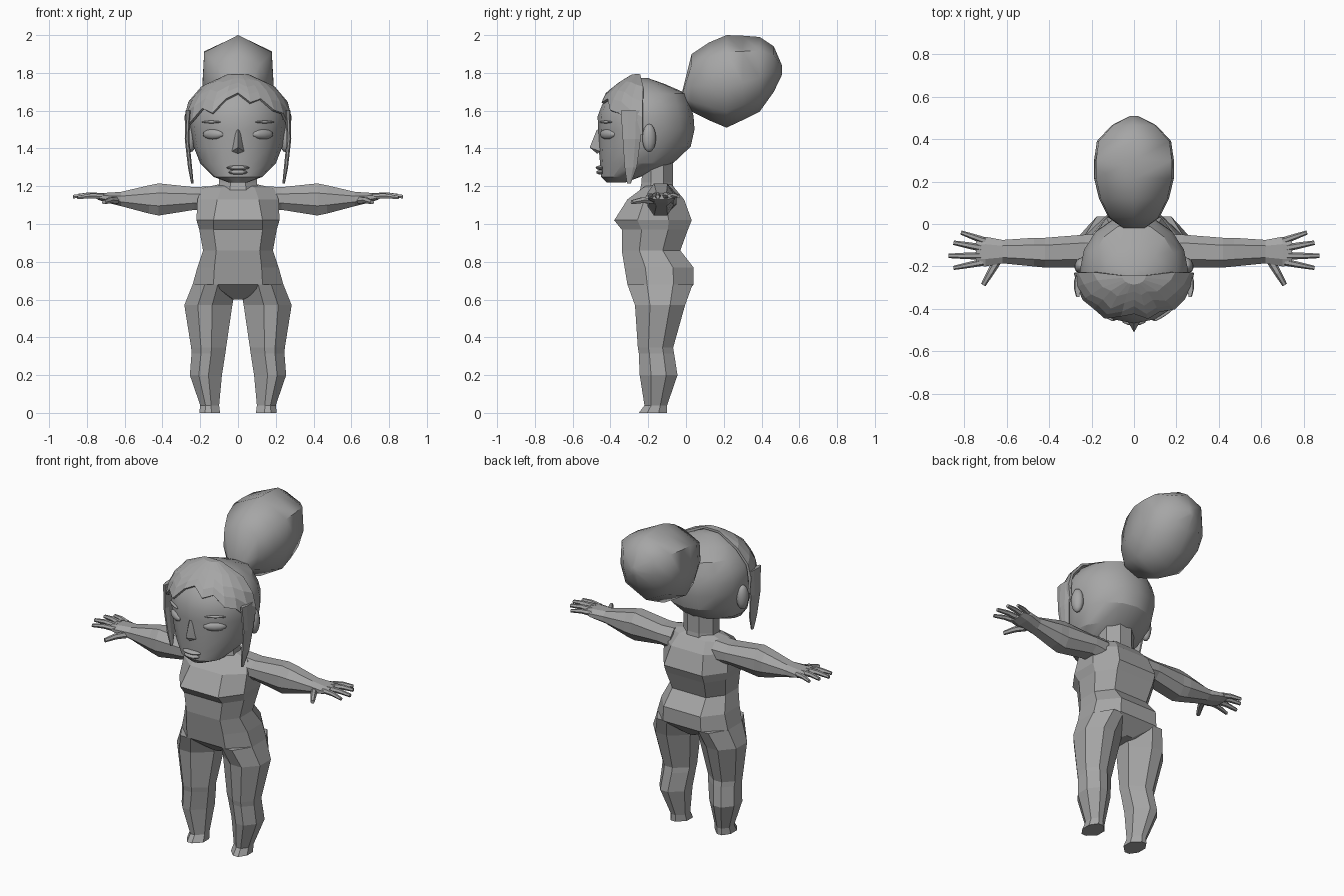
import bpy, bmesh, math
from mathutils import Vector, Matrix

if "Cube" in bpy.data.objects:
    bpy.data.objects.remove(bpy.data.objects["Cube"])

grey = bpy.data.materials.new("plain_grey")
grey.diffuse_color = (0.38, 0.38, 0.38, 1)
grey.use_nodes = True
grey.node_tree.nodes["Principled BSDF"].inputs["Base Color"].default_value = grey.diffuse_color


def finish(name, bm, mirror=False, smooth=None):
    bmesh.ops.recalc_face_normals(bm, faces=bm.faces)
    me = bpy.data.meshes.new(name)
    bm.to_mesh(me)
    bm.free()
    me.materials.append(grey)
    ob = bpy.data.objects.new(name, me)
    bpy.context.collection.objects.link(ob)
    if smooth:
        bpy.ops.object.select_all(action='DESELECT')
        ob.select_set(True)
        bpy.context.view_layer.objects.active = ob
        bpy.ops.object.shade_smooth_by_angle(angle=math.radians(smooth))
    if mirror:
        m = ob.modifiers.new("mirror", 'MIRROR')
        m.use_mirror_merge = False
    return ob


def add_loft(bm, rings):
    rows = [[bm.verts.new(p) for p in r] for r in rings]
    n = len(rows[0])
    for a, b in zip(rows, rows[1:]):
        for i in range(n):
            j = (i + 1) % n
            bm.faces.new((a[i], a[j], b[j], b[i]))
    bm.faces.new(rows[0])
    bm.faces.new(rows[-1])


def loft(name, rings, **kw):
    bm = bmesh.new()
    add_loft(bm, rings)
    return finish(name, bm, **kw)


def octagon(u0, u1, v0, v1, lo=0.3, hi=0.7, c=0.3):
    """Chamfered box section; lo/hi are the flat's limits across u."""
    a, b = u0 + (u1 - u0) * lo, u0 + (u1 - u0) * hi
    d, e = v0 + (v1 - v0) * c, v1 - (v1 - v0) * c
    return [(a, v0), (b, v0), (u1, d), (u1, e), (b, v1), (a, v1), (u0, e), (u0, d)]


def level(z, x0, x1, y0, y1, **kw):
    return [(x, y, z) for x, y in octagon(x0, x1, y0, y1, **kw)]


# Torso: height, half width, front flat half width, front y, back y
torso = [(.60, .04, .02, -.22, -.04), (.68, .24, .13, -.31, .04),
         (.77, .215, .125, -.325, .04), (.86, .185, .115, -.34, -.03),
         (.97, .205, .13, -.34, .01), (1.02, .22, .13, -.38, .03),
         (1.13, .215, .11, -.31, -.01), (1.19, .19, .09, -.23, -.06),
         (1.21, .10, .06, -.20, -.08)]
loft("torso", [level(z, -w, w, f, b, lo=.5 - fx / w / 2, hi=.5 + fx / w / 2)
               for z, w, fx, f, b in torso])
loft("neck", [level(z, -w, w, f, b) for z, w, f, b in
              [(1.15, .11, -.25, -.06), (1.22, .10, -.235, -.07), (1.38, .10, -.23, -.07)]])

# Legs with feet cut off flat: height, inner x, outer x, front y, back y
legs = [(.68, .01, .24, -.31, .035), (.57, .03, .284, -.27, -.005),
        (.345, .063, .248, -.255, -.068), (.315, .067, .246, -.25, -.063),
        (.20, .085, .255, -.245, -.045), (.04, .10, .20, -.22, -.10),
        (0, .095, .205, -.25, -.10)]
loft("leg", [level(*r, lo=.42, hi=.72) for r in legs], mirror=True)

# Arms and palms: x, low z, high z, front y, back y
arms = [(.14, 1.06, 1.20, -.20, -.05), (.23, 1.075, 1.195, -.205, -.05),
        (.42, 1.045, 1.215, -.205, -.065), (.47, 1.055, 1.205, -.20, -.065),
        (.62, 1.095, 1.17, -.185, -.075), (.70, 1.115, 1.165, -.20, -.06),
        (.745, 1.13, 1.16, -.195, -.07)]
loft("arm", [[(x, y, z) for y, z in octagon(y0, y1, z0, z1, lo=.25, hi=.75)]
             for x, z0, z1, y0, y1 in arms], mirror=True)

# Fingers and thumb: base, knuckle and tip
bm = bmesh.new()
for base, tip, r in [((.70, -.08, 1.145), (.815, -.04, 1.145), .014),
                     ((.72, -.112, 1.148), (.85, -.088, 1.15), .015),
                     ((.72, -.15, 1.148), (.873, -.15, 1.145), .015),
                     ((.71, -.18, 1.145), (.85, -.207, 1.14), .014),
                     ((.645, -.175, 1.125), (.71, -.287, 1.115), .017)]:
    p, q = Vector(base), Vector(tip)
    d = (q - p).normalized()
    side = d.cross(Vector((0, 0, 1))).normalized()
    up = side.cross(d)
    mid = p.lerp(q, .5) + Vector((0, 0, .006))
    add_loft(bm, [[c + (side * math.cos(k * math.pi / 3) + up * math.sin(k * math.pi / 3)) * s
                   for k in range(6)] for c, s in [(p, r * 1.2), (mid, r), (q, r * .7)]])
finish("fingers", bm, mirror=True)

# Head: height, half width, front y, back y
head = [(1.22, .05, -.42, -.32), (1.25, .13, -.45, -.24), (1.32, .20, -.455, -.07),
        (1.41, .235, -.463, .025), (1.50, .25, -.465, .045), (1.57, .255, -.468, .04),
        (1.63, .24, -.445, .025), (1.69, .20, -.41, .005), (1.74, .14, -.34, -.11),
        (1.772, .05, -.28, -.20)]


def head_point(a, z):
    """Point on the head at angle a from the front and height z."""
    for p, q in zip(head, head[1:]):
        if z <= q[0]:
            break
    t = (z - p[0]) / (q[0] - p[0])
    w, f, b = [p[k] + (q[k] - p[k]) * t for k in (1, 2, 3)]
    yc = min(-.22, (f + b) / 2)
    c = math.cos(a)
    return Vector((w * math.sin(a), yc - (yc - f) * c if c > 0 else yc - (b - yc) * c, z))


N = 16
loft("head", [[head_point(2 * math.pi * k / N, r[0]) for k in range(N)] for r in head],
     smooth=25)

# Front hair: a shell with a ragged lower edge
line = [1.47, 1.52, 1.55, 1.61, 1.585, 1.66, 1.69, 1.64, 1.66, 1.60, 1.585, 1.52, 1.47]
bm = bmesh.new()
cols = []
for k, z0 in enumerate(line):
    a = math.radians(-88 + 176 * k / 12)
    col = []
    for t in (0, .3, .55, .8, 1):
        p = head_point(a, z0 + (1.772 - z0) * t)
        col.append(bm.verts.new((p.x * 1.09, -.22 + (p.y + .22) * 1.045, p.z + .014 * t)))
    cols.append(col)
for a, b in zip(cols, cols[1:]):
    for i in range(4):
        bm.faces.new((a[i], b[i], b[i + 1], a[i + 1]))
bm.faces.new([c[-1] for c in cols])
shell = finish("front_hair", bm)
mod = shell.modifiers.new("thickness", 'SOLIDIFY')
mod.thickness, mod.offset = .014, 0

# Hanging side locks
locks = [(1.60, .25, .278, -.345, -.23), (1.45, .258, .282, -.335, -.24),
         (1.30, .243, .265, -.325, -.26), (1.215, .235, .248, -.312, -.292)]
loft("side_lock", [level(*r) for r in locks], mirror=True)

# Hair bun: y, high z, low z, half width
bun = [(-.02, 1.70, 1.64, .05), (.03, 1.90, 1.595, .12), (.12, 1.96, 1.55, .165),
       (.215, 2.0, 1.51, .188), (.30, 1.997, 1.55, .188), (.39, 1.99, 1.595, .175),
       (.465, 1.94, 1.70, .105), (.508, 1.84, 1.79, .02)]
shape = [(0, 1), (.95, .63), (1, -.1), (.8, -.65), (0, -1), (-.8, -.65), (-1, -.1), (-.95, .63)]
loft("hair_bun", [[(u * w, y, (h + l) / 2 + v * (h - l) / 2) for u, v in shape]
                  for y, h, l, w in bun], smooth=60)


# Small rounded features
def blob(name, loc, size, turn=0, mirror=False):
    bm = bmesh.new()
    bmesh.ops.create_uvsphere(bm, u_segments=12, v_segments=8, radius=1, matrix=(
        Matrix.Translation(loc) @ Matrix.Rotation(turn, 4, 'Z') @ Matrix.Diagonal((*size, 1))))
    finish(name, bm, mirror=mirror, smooth=50)


blob("ear", (.25, -.195, 1.455), (.03, .038, .075), .3, True)
eye = math.radians(34)
blob("eye", head_point(eye, 1.475) + Vector((-.005, .008, 0)), (.065, .022, .027), eye, True)
blob("brow", head_point(eye, 1.54), (.06, .01, .007), eye, True)
blob("upper_lip", (0, -.452, 1.298), (.06, .026, .012))
blob("lower_lip", (0, -.45, 1.274), (.05, .025, .013))

# Nose wedge
bm = bmesh.new()
for p in [(0, -.472, 1.50), (0, -.51, 1.405), (0, -.47, 1.372), (.032, -.455, 1.385),
          (-.032, -.455, 1.385), (.018, -.45, 1.49), (-.018, -.45, 1.49), (0, -.42, 1.43)]:
    bm.verts.new(p)
bmesh.ops.convex_hull(bm, input=bm.verts)
finish("nose", bm, smooth=40)
